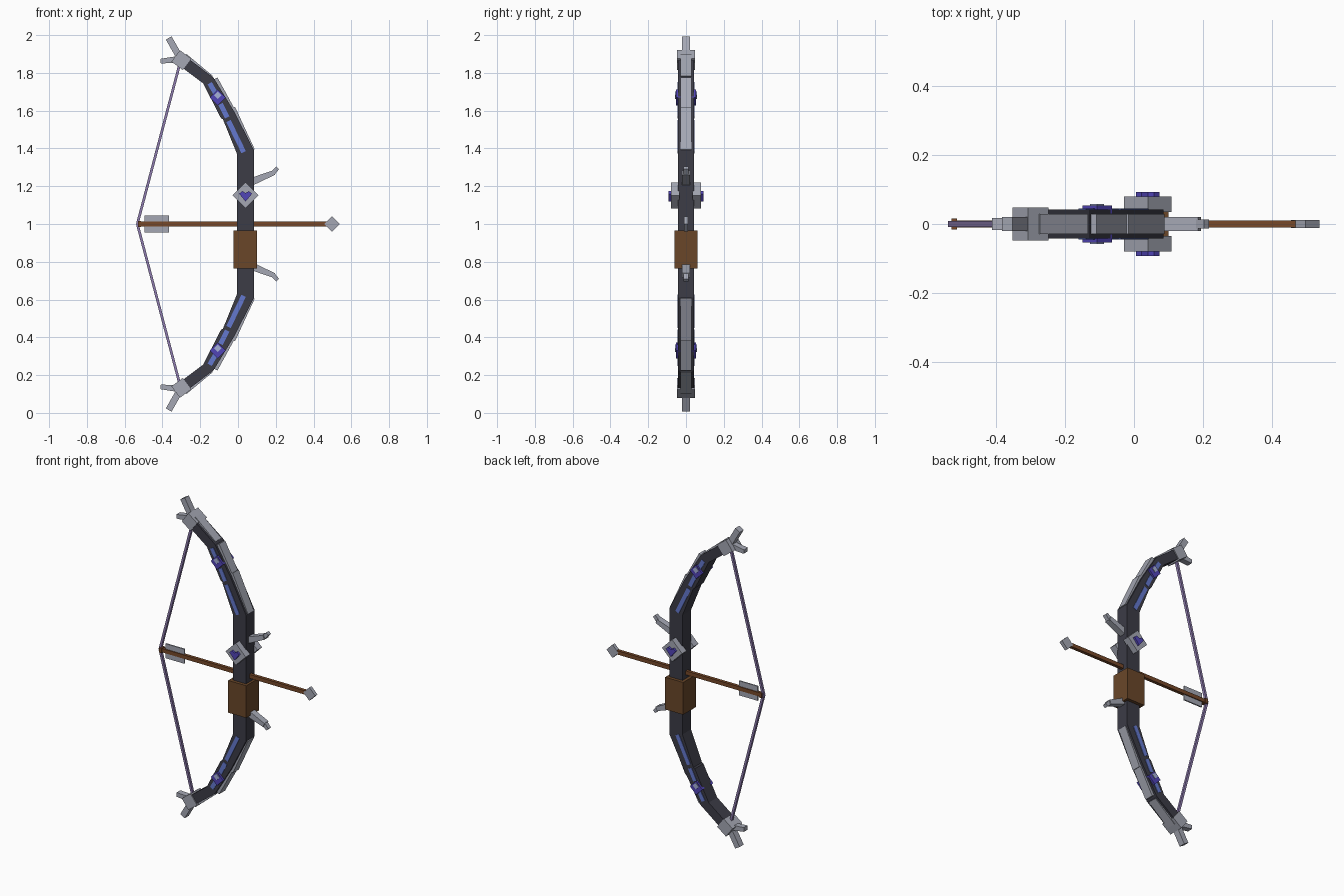
import bpy, bmesh
from mathutils import Vector

cube = bpy.data.objects.get("Cube")
if cube:
    bpy.data.objects.remove(cube, do_unlink=True)


def material(name, *rgb):
    col = [(c / 255) ** 2.2 for c in rgb] + [1]
    m = bpy.data.materials.new(name)
    m.use_nodes = True
    m.diffuse_color = col
    m.node_tree.nodes["Principled BSDF"].inputs["Base Color"].default_value = col
    return m


DARK = material("dark_metal", 62, 62, 72)
STEEL = material("steel", 163, 166, 178)
PURPLE = material("purple_gem", 82, 70, 182)
BLUE = material("blue_inlay", 100, 120, 205)
PALE = material("pale_gem", 165, 175, 215)
LEATHER = material("brown_leather", 105, 72, 45)
WOOD = material("brown_wood", 118, 74, 45)
CORD = material("purple_cord", 140, 122, 172)


def prism(name, pts, y0, y1, mat):
    """Extrude an x-z outline from y0 to y1."""
    bm = bmesh.new()
    a = [bm.verts.new((x, y0, z)) for x, z in pts]
    b = [bm.verts.new((x, y1, z)) for x, z in pts]
    n = len(pts)
    bm.faces.new(a)
    bm.faces.new(b[::-1])
    for i in range(n):
        j = (i + 1) % n
        bm.faces.new((a[i], b[i], b[j], a[j]))
    bmesh.ops.recalc_face_normals(bm, faces=bm.faces)
    me = bpy.data.meshes.new(name)
    bm.to_mesh(me)
    bm.free()
    me.materials.append(mat)
    ob = bpy.data.objects.new(name, me)
    bpy.context.collection.objects.link(ob)
    return ob


def bar(name, p, q, w0, w1, y0, y1, mat):
    """Straight bar between two x-z points, tapering from w0 to w1."""
    p, q = Vector(p), Vector(q)
    d = (q - p).normalized()
    n = Vector((-d.y, d.x))
    prism(name, [p + n * w0 / 2, q + n * w1 / 2, q - n * w1 / 2, p - n * w0 / 2], y0, y1, mat)


def box(name, x0, x1, z0, z1, y, mat):
    prism(name, [(x0, z0), (x1, z0), (x1, z1), (x0, z1)], -y, y, mat)


def diamond(name, x, z, r, y0, y1, mat):
    prism(name, [(x - r, z), (x, z - r), (x + r, z), (x, z + r)], y0, y1, mat)


# Riser and grip
box("riser", -0.005, 0.085, 0.62, 1.38, 0.042, DARK)
box("grip", -0.024, 0.1, 0.765, 0.965, 0.062, LEATHER)

# Limbs with everything they carry, mirrored about the arrow height
for s, side in ((1, "upper"), (-1, "lower")):
    def P(x, dz):
        return (x, 1 + s * dz)

    prism(side + "_limb", [P(-0.005, 0.37), P(0.085, 0.38), P(0.085, 0.39), P(-0.02, 0.595),
                           P(-0.13, 0.775), P(-0.275, 0.885), P(-0.325, 0.85), P(-0.185, 0.745),
                           P(-0.09, 0.56), P(-0.08, 0.555)], -0.042, 0.042, DARK)

    # Overlapping armour plates on the outer edge
    for i, (a, b) in enumerate((((0.077, 0.39), (-0.027, 0.615)),
                                ((-0.005, 0.56), (-0.12, 0.77)),
                                ((-0.142, 0.775), (-0.28, 0.89)))):
        bar(f"{side}_plate_{i + 1}", P(*a), P(*b), 0.025, 0.025, -0.029, 0.029, STEEL)

    # Tip block with two prongs
    bar(side + "_tip", P(-0.27, 0.845), P(-0.33, 0.89), 0.075, 0.075, -0.048, 0.048, STEEL)
    bar(side + "_long_prong", P(-0.31, 0.885), P(-0.367, 0.985), 0.035, 0.035, -0.02, 0.02, STEEL)
    bar(side + "_short_prong", P(-0.31, 0.873), P(-0.41, 0.862), 0.035, 0.025, -0.018, 0.018, STEEL)

    # Bent spike on the riser
    bar(side + "_spike", P(0.075, 0.225), P(0.19, 0.272), 0.04, 0.026, -0.02, 0.02, STEEL)
    bar(side + "_spike_tip", P(0.18, 0.265), P(0.21, 0.297), 0.026, 0.02, -0.013, 0.013, STEEL)

    # Bowstring half
    bar(side + "_string", P(-0.533, 0), P(-0.305, 0.86), 0.014, 0.014, -0.008, 0.008, CORD)

    # Inlays and gems on both faces of the limb
    for f, face in ((-1, "front"), (1, "back")):
        for i, (a, b) in enumerate((((0.03, 0.38), (-0.05, 0.545)),
                                    ((-0.057, 0.565), (-0.092, 0.635)),
                                    ((-0.118, 0.69), (-0.15, 0.745)))):
            bar(f"{side}_{face}_inlay_{i + 1}", P(*a), P(*b), 0.026, 0.026,
                f * 0.038, f * 0.045, BLUE)
        gx, gz = P(-0.107, 0.67)
        diamond(f"{side}_{face}_gem", gx, gz, 0.043, f * 0.03, f * 0.054, PURPLE)
        diamond(f"{side}_{face}_gem_core", gx, gz + 0.012, 0.02, f * 0.05, f * 0.058, PALE)

# Riser emblem on both faces
for f, face in ((-1, "front"), (1, "back")):
    diamond(face + "_emblem", 0.04, 1.152, 0.069, f * 0.035, f * 0.08, STEEL)
    heart = [(-0.034, 0.008), (-0.018, 0.022), (0, 0.012), (0.018, 0.022), (0.034, 0.008), (0, -0.033)]
    prism(face + "_emblem_gem", [(0.04 + x, 1.152 + z) for x, z in heart],
          f * 0.07, f * 0.093, PURPLE)

# Arrow
box("arrow_shaft", -0.53, 0.49, 0.988, 1.012, 0.01, WOOD)
box("arrow_nock", -0.53, -0.513, 0.985, 1.015, 0.016, WOOD)
box("arrow_fletching", -0.495, -0.365, 0.955, 1.045, 0.004, STEEL)
diamond("arrow_head", 0.497, 1.0, 0.041, -0.011, 0.011, STEEL)
